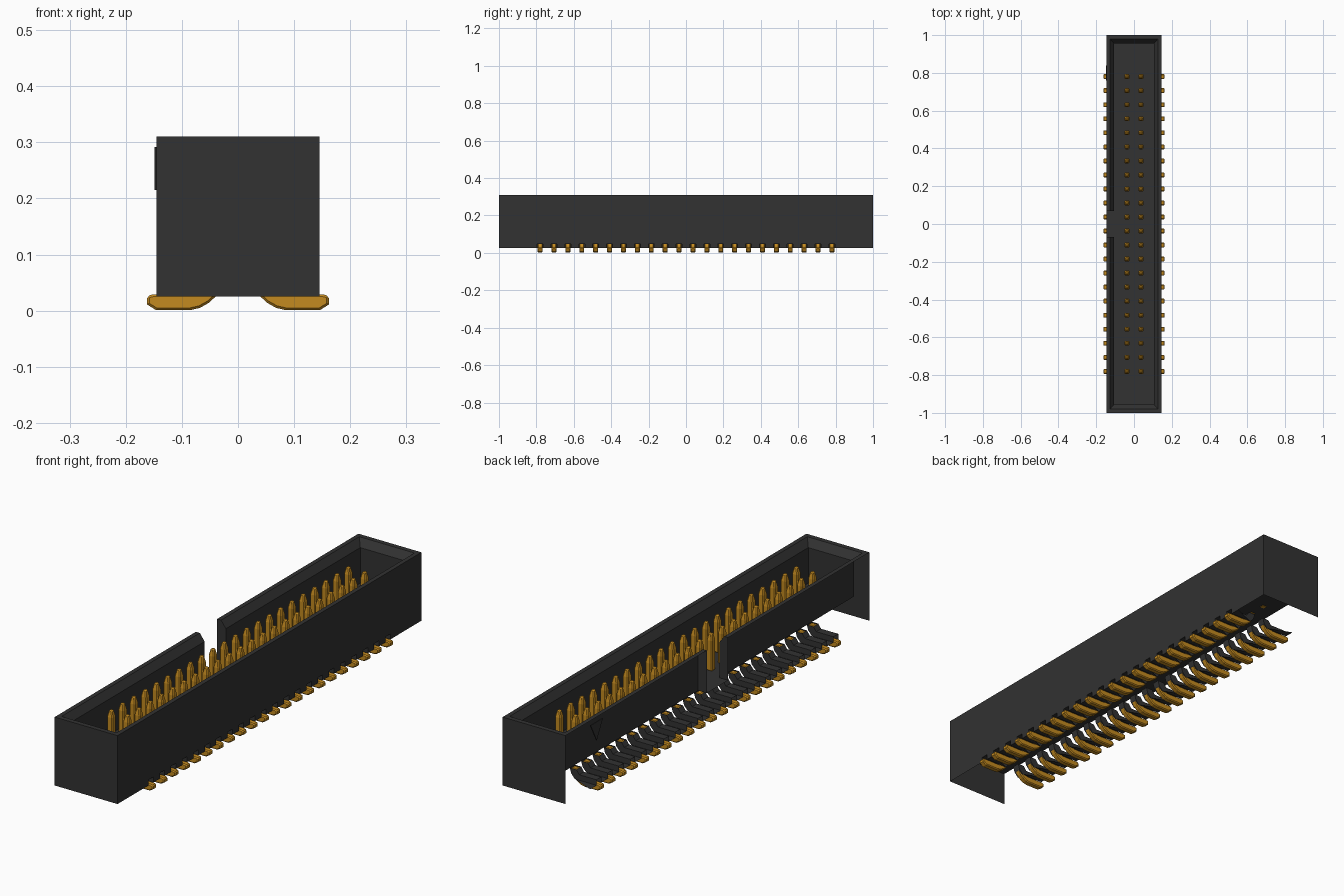
import bpy, bmesh
from mathutils import Vector

if "Cube" in bpy.data.objects:
    bpy.data.objects.remove(bpy.data.objects["Cube"])

PINS, PITCH = 22, 0.0743
FIRST = -PITCH * (PINS - 1) / 2
W, BOTTOM, TOP, FLOOR, NOTCH = 0.145, 0.025, 0.31, 0.132, 0.07
HALF_SLOT, SLOT_TOP, HALF_PIN = 0.016, 0.048, 0.013


def material(name, color):
    m = bpy.data.materials.new(name)
    m.use_nodes = True
    m.diffuse_color = color
    m.node_tree.nodes["Principled BSDF"].inputs["Base Color"].default_value = color
    return m


black = material("black plastic", (0.032, 0.032, 0.032, 1))
gold = material("gold metal", (0.55, 0.255, 0.014, 1))


def finish(name, bm, mat):
    bmesh.ops.remove_doubles(bm, verts=bm.verts, dist=0.0001)
    bmesh.ops.recalc_face_normals(bm, faces=bm.faces)
    me = bpy.data.meshes.new(name)
    bm.to_mesh(me)
    bm.free()
    me.materials.append(mat)
    ob = bpy.data.objects.new(name, me)
    bpy.context.collection.objects.link(ob)
    return ob


def face(bm, pts):
    return bm.faces.new([bm.verts.new(p) for p in pts])


def repeat(ob):
    # one row along the length, mirrored to the other side
    arr = ob.modifiers.new("row", 'ARRAY')
    arr.count = PINS
    arr.use_relative_offset = False
    arr.use_constant_offset = True
    arr.constant_offset_displace = (0, PITCH, 0)
    ob.modifiers.new("both sides", 'MIRROR').use_axis = (True, False, False)


def soften(ob):
    bev = ob.modifiers.new("edges", 'BEVEL')
    bev.width = 0.004
    bev.segments = 1
    bev.limit_method = 'ANGLE'
    bev.angle_limit = 1.05


# Housing: rim, chamfer and cavity walls run round from one notch side to the other
bm = bmesh.new()
levels = [(W, 1, TOP), (0.127, 0.98, TOP), (0.105, 0.955, 0.28), (0.105, 0.955, FLOOR)]
corners = [(-1, NOTCH, True), (-1, 1, False), (1, 1, False),
           (1, -1, False), (-1, -1, False), (-1, -NOTCH, True)]


def ring_point(corner, level):
    sx, sy, at_notch = corner
    x, y, z = level
    return Vector((sx * x, sy if at_notch else sy * y, z))


for a, b in zip(corners, corners[1:]):
    for lo, hi in zip(levels, levels[1:]):
        face(bm, [ring_point(a, lo), ring_point(b, lo), ring_point(b, hi), ring_point(a, hi)])

# Cavity floor and the keying notch
fx, fy, _ = levels[-1]
face(bm, [(-fx, -fy, FLOOR), (fx, -fy, FLOOR), (fx, fy, FLOOR), (-fx, fy, FLOOR)])
face(bm, [(-W, -NOTCH, FLOOR), (-fx, -NOTCH, FLOOR), (-fx, NOTCH, FLOOR), (-W, NOTCH, FLOOR)])
for s in (corners[0], corners[-1]):
    face(bm, [ring_point(s, l) for l in levels] + [(-W, s[1], FLOOR)])

# End walls
for y in (-1, 1):
    face(bm, [(-W, y, BOTTOM), (W, y, BOTTOM), (W, y, TOP), (-W, y, TOP)])

# Long outer wall with a slot over every foot
edge = [(W, 1, TOP), (W, -1, TOP), (W, -1, BOTTOM)]
for i in range(PINS):
    y0 = FIRST + i * PITCH - HALF_SLOT
    y1 = y0 + 2 * HALF_SLOT
    edge += [(W, y0, BOTTOM), (W, y0, SLOT_TOP), (W, y1, SLOT_TOP), (W, y1, BOTTOM)]
face(bm, edge + [(W, 1, BOTTOM)])
finish("housing", bm, black)

# Foot channels: two sides and a roof that curves up at the inner end
bm = bmesh.new()
y0, y1 = FIRST - HALF_SLOT, FIRST + HALF_SLOT
roof = [(W, SLOT_TOP), (0.065, SLOT_TOP), (0.052, 0.066)]
under = [(0.022, 0.066), (0.028, 0.044), (0.045, BOTTOM), (W, BOTTOM)]
for y in (y0, y1):
    face(bm, [(x, y, z) for x, z in roof + under])
for path in (roof, under[:3]):
    for (xa, za), (xb, zb) in zip(path, path[1:]):
        face(bm, [(xa, y0, za), (xb, y0, zb), (xb, y1, zb), (xa, y1, za)])
# underside web beside each channel
face(bm, [(W, y1, BOTTOM), (W, y0 + PITCH, BOTTOM), (0.045, y1, BOTTOM)])
repeat(finish("foot_channels", bm, black))

# Contact feet: bent outline extruded across
outline = [(0.05, 0.066), (0.053, 0.052), (0.062, 0.038), (0.076, 0.029), (0.152, 0.029),
           (0.162, 0.026), (0.162, 0.011), (0.146, 0.001), (0.085, 0.001), (0.068, 0.005),
           (0.052, 0.014), (0.039, 0.026), (0.029, 0.044), (0.024, 0.066)]
bm = bmesh.new()
side = face(bm, [(x, FIRST - HALF_PIN, z) for x, z in outline])
ext = bmesh.ops.extrude_face_region(bm, geom=[side], use_keep_orig=True)
bmesh.ops.translate(bm, vec=(0, 2 * HALF_PIN, 0),
                    verts=[v for v in ext["geom"] if isinstance(v, bmesh.types.BMVert)])
feet = finish("contact_feet", bm, gold)
soften(feet)
repeat(feet)

# Contact pins: square posts with tapered tips
bm = bmesh.new()
rings = []
for z, r in ((FLOOR - 0.001, HALF_PIN), (0.258, HALF_PIN), (0.286, HALF_PIN * 0.55)):
    rings.append([bm.verts.new((PITCH / 2 + sx * r, FIRST + sy * r, z))
                  for sx, sy in ((-1, -1), (1, -1), (1, 1), (-1, 1))])
for lo, hi in zip(rings, rings[1:]):
    for i in range(4):
        j = (i + 1) % 4
        bm.faces.new((lo[i], lo[j], hi[j], hi[i]))
bm.faces.new(rings[0])
bm.faces.new(rings[-1])
pins = finish("contact_pins", bm, gold)
soften(pins)
repeat(pins)

# Pin-one marker: thin triangle on the notched side
bm = bmesh.new()
x0, x1 = -W - 0.004, -W
tri = [(0.76, 0.292), (0.84, 0.292), (0.80, 0.215)]
for x in (x0, x1):
    face(bm, [(x, y, z) for y, z in tri])
for i in range(3):
    (ya, za), (yb, zb) = tri[i], tri[(i + 1) % 3]
    face(bm, [(x0, ya, za), (x0, yb, zb), (x1, yb, zb), (x1, ya, za)])
finish("pin_one_marker", bm, black)
